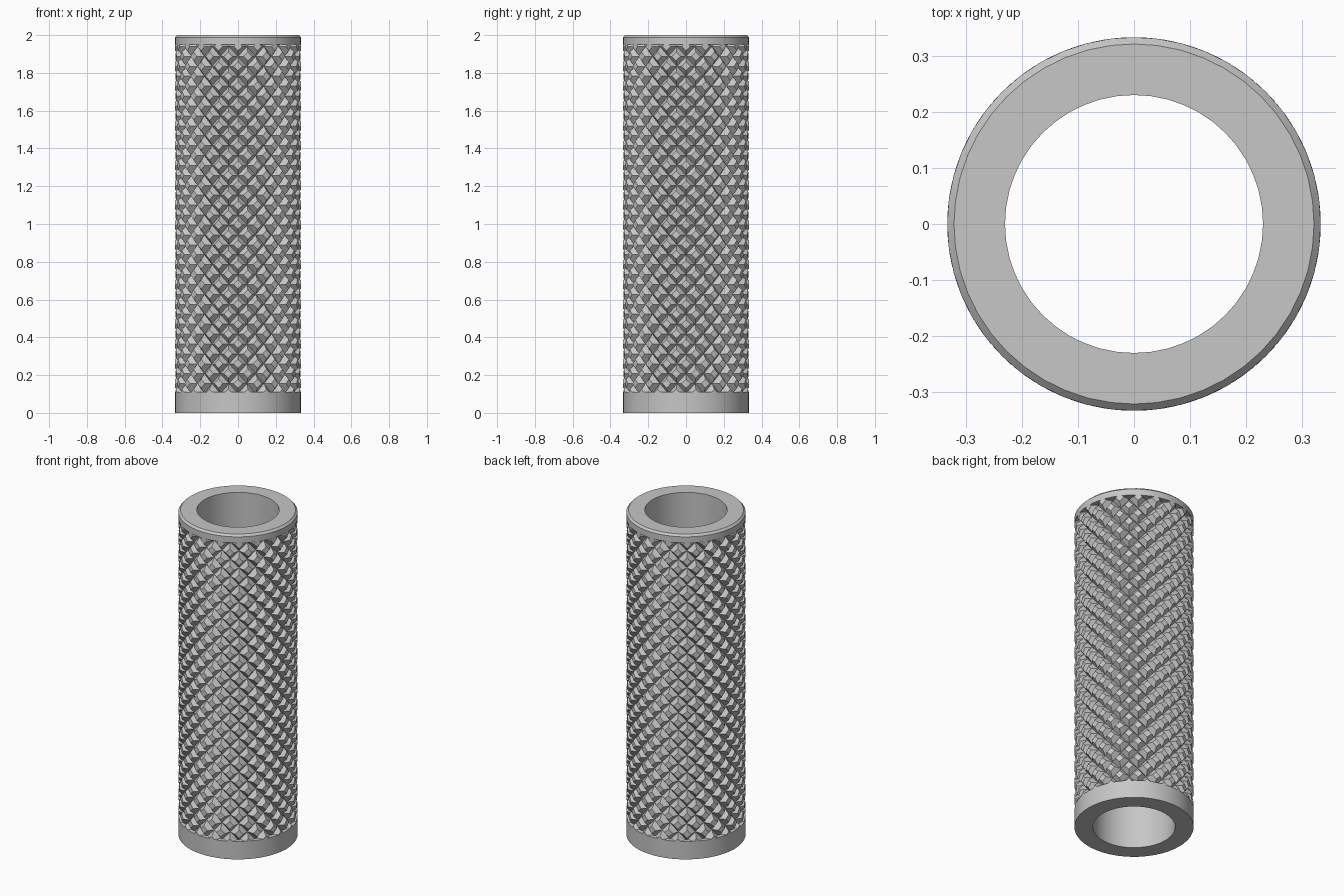
import bpy, bmesh
from math import pi, sin, cos, radians

if "Cube" in bpy.data.objects:
    bpy.data.objects.remove(bpy.data.objects["Cube"], do_unlink=True)

HEIGHT, RADIUS, BORE = 2.0, 0.333, 0.23
LOW, HIGH = 0.11, 1.95            # ends of the knurled zone
COUNT, PITCH = 20, 0.105          # diamonds around, and their height
DEPTH, FLAT = 0.03, 0.45          # groove depth, flat share of a diamond

metal = bpy.data.materials.new("grey metal")
metal.use_nodes = True
grey = (0.57, 0.57, 0.57, 1)
metal.diffuse_color = grey
metal.node_tree.nodes["Principled BSDF"].inputs["Base Color"].default_value = grey


def add_object(name, bm):
    bmesh.ops.recalc_face_normals(bm, faces=bm.faces)
    mesh = bpy.data.meshes.new(name)
    bm.to_mesh(mesh)
    bm.free()
    mesh.materials.append(metal)
    obj = bpy.data.objects.new(name, mesh)
    bpy.context.collection.objects.link(obj)
    return obj


def polar(r, angle, z):
    return (r * cos(angle), r * sin(angle), z)


# Tube with plain collars at both ends, turned from a closed profile
core = RADIUS - 0.05
profile = [(BORE, 0), (RADIUS, 0), (RADIUS, LOW), (core, LOW), (core, HIGH),
           (RADIUS, HIGH), (RADIUS, HEIGHT - 0.012), (RADIUS - 0.012, HEIGHT),
           (BORE, HEIGHT)]
segments = 48
bm = bmesh.new()
rings = [[bm.verts.new(polar(r, 2 * pi * s / segments, z)) for r, z in profile]
         for s in range(segments)]
for s in range(segments):
    a, b = rings[s], rings[(s + 1) % segments]
    for i in range(len(profile)):
        j = (i + 1) % len(profile)
        bm.faces.new((a[i], b[i], b[j], a[j]))
tube = add_object("tube", bm)
bpy.ops.object.select_all(action='DESELECT')
tube.select_set(True)
bpy.context.view_layer.objects.active = tube
bpy.ops.object.shade_smooth_by_angle(angle=radians(30))

# Knurl: staggered rows of flat-topped diamonds between crossed grooves
bm = bmesh.new()
half_angle, half_height = pi / COUNT, PITCH / 2
corners = [(1, 0), (0, 1), (-1, 0), (0, -1)]


def diamond(angle, z, r, scale):
    return [bm.verts.new(polar(r, angle + u * half_angle * scale,
                               z + v * half_height * scale)) for u, v in corners]


rows = int((HIGH - LOW) / half_height) + 3
for row in range(rows):
    z = HIGH - 0.01 - row * half_height
    for column in range(COUNT):
        angle = (2 * column + row % 2) * half_angle
        base = diamond(angle, z, RADIUS - DEPTH, 1)
        top = diamond(angle, z, RADIUS, FLAT)
        bm.faces.new(top)
        for i in range(4):
            j = (i + 1) % 4
            bm.faces.new((base[i], base[j], top[j], top[i]))
bmesh.ops.remove_doubles(bm, verts=bm.verts, dist=0.0005)

# Trim the knurl flush with the collars
for z, direction in ((HIGH, 1), (LOW, -1)):
    bmesh.ops.bisect_plane(bm, geom=bm.verts[:] + bm.edges[:] + bm.faces[:],
                           plane_co=(0, 0, z), plane_no=(0, 0, direction),
                           clear_outer=True)
add_object("knurled_grip", bm)
